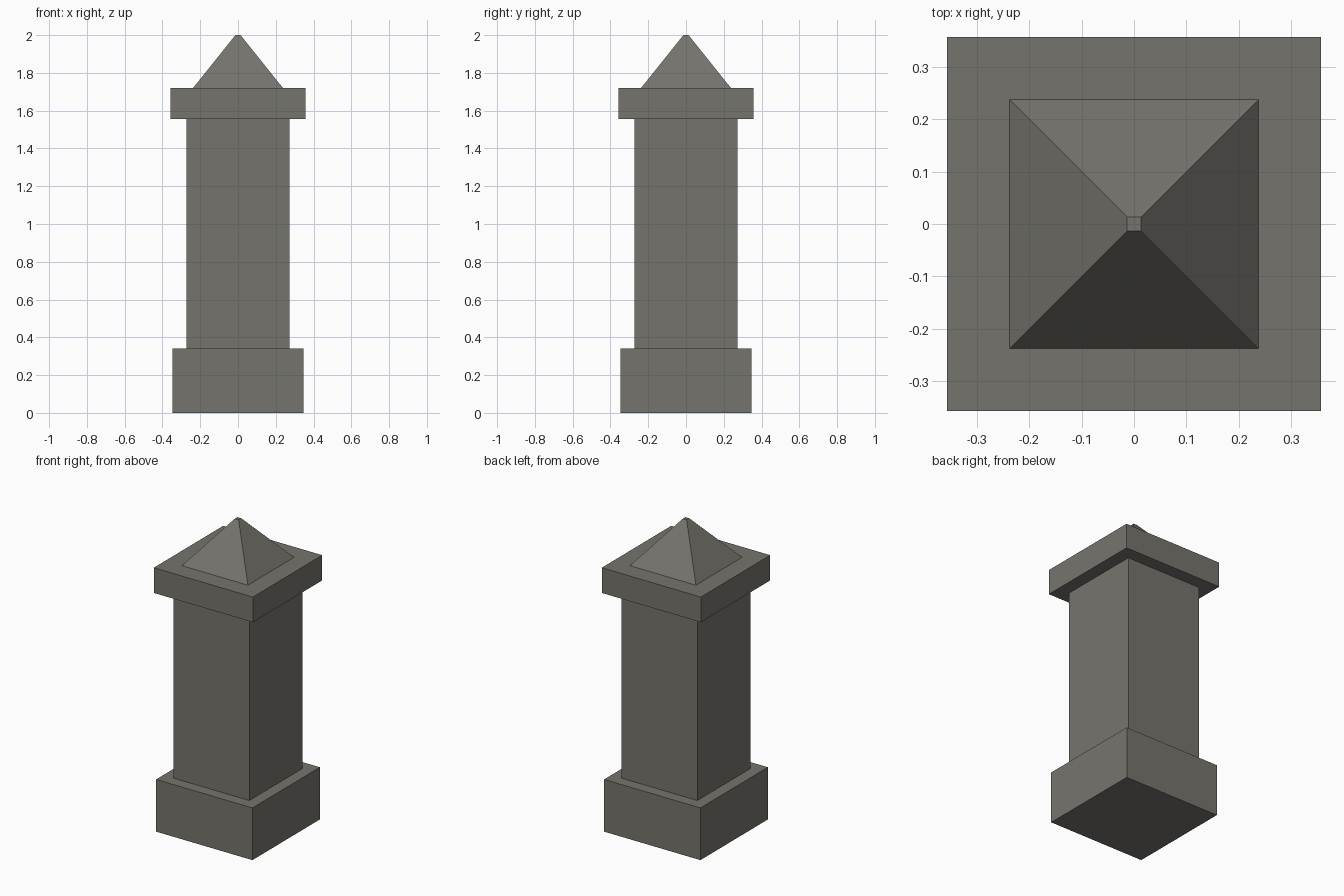
import bpy, bmesh

if "Cube" in bpy.data.objects:
    bpy.data.objects.remove(bpy.data.objects["Cube"])

stone = bpy.data.materials.new("grey_stone")
stone.diffuse_color = (0.18, 0.175, 0.153, 1)
stone.use_nodes = True
stone.node_tree.nodes["Principled BSDF"].inputs["Base Color"].default_value = stone.diffuse_color


def square_block(name, half_bottom, half_top, z0, z1):
    """Square block, tapering from half_bottom to half_top."""
    bm = bmesh.new()
    bmesh.ops.create_cube(bm, size=2)
    for v in bm.verts:
        top = v.co.z > 0
        half = half_top if top else half_bottom
        v.co = (v.co.x * half, v.co.y * half, z1 if top else z0)
    mesh = bpy.data.meshes.new(name)
    bm.to_mesh(mesh)
    bm.free()
    mesh.materials.append(stone)
    obj = bpy.data.objects.new(name, mesh)
    bpy.context.collection.objects.link(obj)
    return obj


# Stacked pillar parts, from the ground up
square_block("plinth", 0.347, 0.347, 0.0, 0.34)
square_block("shaft", 0.273, 0.273, 0.34, 1.556)
square_block("cap_slab", 0.357, 0.357, 1.556, 1.72)
square_block("pyramid_top", 0.238, 0.0135, 1.72, 2.0)
